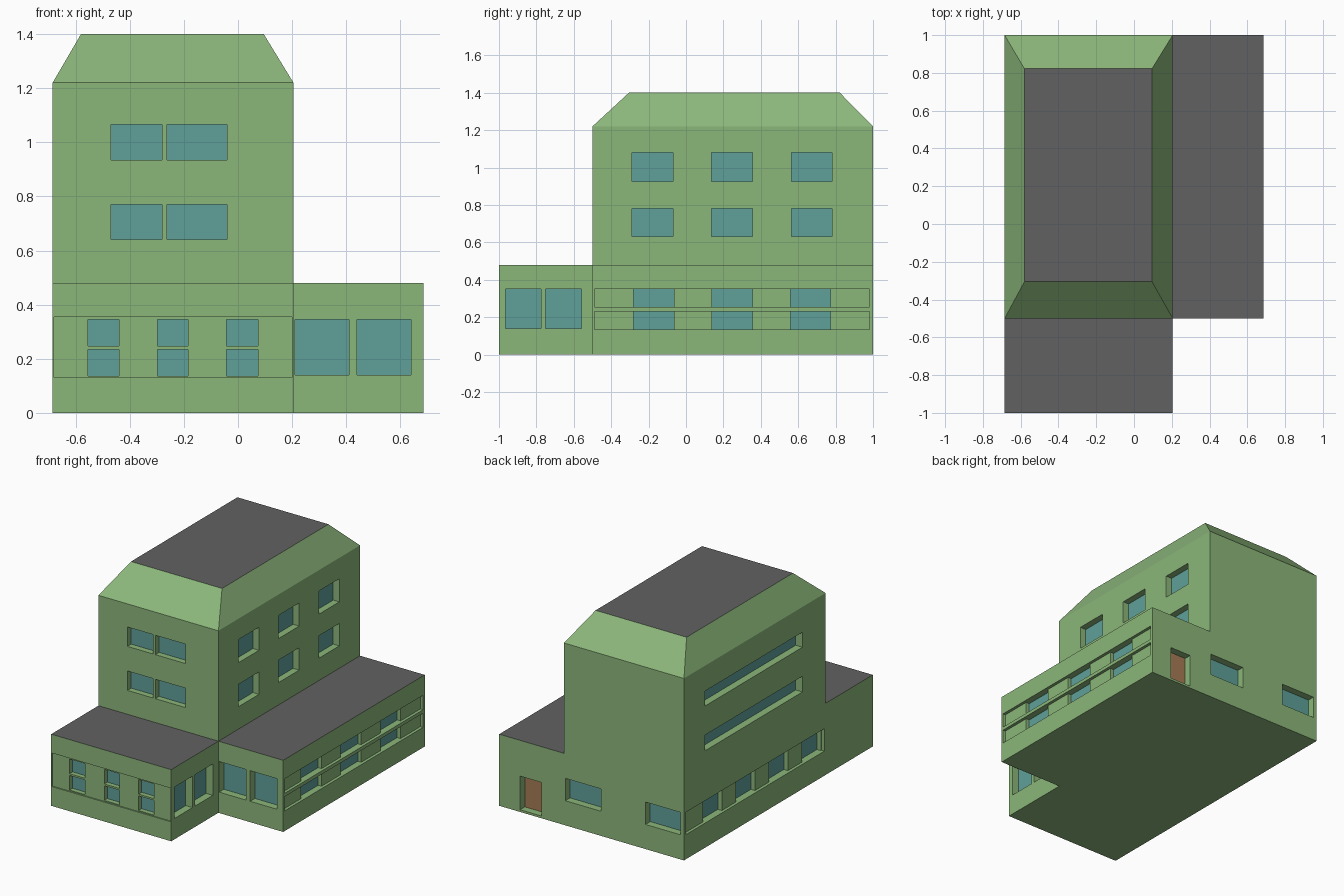
import bpy
import bmesh
from mathutils import Vector

cube = bpy.data.objects.get("Cube")
if cube:
    bpy.data.objects.remove(cube, do_unlink=True)


def material(name, rgb):
    m = bpy.data.materials.new(name)
    m.use_nodes = True
    m.diffuse_color = (*rgb, 1)
    m.node_tree.nodes["Principled BSDF"].inputs["Base Color"].default_value = (*rgb, 1)
    return m


MATS = [material("wall green", (0.26, 0.47, 0.195)),
        material("window blue", (0.115, 0.35, 0.32)),
        material("roof grey", (0.12, 0.12, 0.12)),
        material("door brown", (0.38, 0.2, 0.09))]
WALL, GLASS, ROOF, DOOR = range(4)

# Main outline of the building
LEFT, MID, RIGHT = -0.685, 0.205, 0.685
FRONT, STEP, BACK = -1.0, -0.5, 1.0
LOW, EAVES, TOP = 0.48, 1.22, 1.4
OUTWARD = {"front": Vector((0, -1, 0)), "back": Vector((0, 1, 0)),
           "left": Vector((-1, 0, 0)), "right": Vector((1, 0, 0))}


def add_face(bm, points, direction, mat):
    """Add a face whose normal points along the given direction."""
    f = bm.faces.new([bm.verts.new(p) for p in points])
    f.normal_update()
    if f.normal.dot(direction) < 0:
        f.normal_flip()
    f.material_index = mat


def finish(bm, name):
    bmesh.ops.remove_doubles(bm, verts=bm.verts[:], dist=0.0001)
    bmesh.ops.dissolve_limit(bm, angle_limit=0.01, verts=bm.verts[:],
                             edges=bm.edges[:], delimit={"MATERIAL"})
    mesh = bpy.data.meshes.new(name)
    bm.to_mesh(mesh)
    bm.free()
    for m in MATS:
        mesh.materials.append(m)
    ob = bpy.data.objects.new(name, mesh)
    bpy.context.collection.objects.link(ob)


def wall(name, side, plane, span, heights, recesses=()):
    """Wall with stepped recesses (a0, a1, z0, z1, depth, material); later ones win."""
    out = OUTWARD[side]
    along = Vector((abs(out.y), abs(out.x), 0))
    up = Vector((0, 0, 1))
    base = Vector((abs(out.x), abs(out.y), 0)) * plane

    def point(a, z, d):
        return base + along * a + up * z - out * d

    us = sorted({*span, *(v for r in recesses for v in r[0:2])})
    zs = sorted({*heights, *(v for r in recesses for v in r[2:4])})

    def cell(i, j):
        u, z = (us[i] + us[i + 1]) / 2, (zs[j] + zs[j + 1]) / 2
        result = (0, WALL)
        for a0, a1, z0, z1, depth, mat in recesses:
            if a0 < u < a1 and z0 < z < z1:
                result = (depth, mat)
        return result

    bm = bmesh.new()
    for i in range(len(us) - 1):
        for j in range(len(zs) - 1):
            a0, a1, z0, z1 = us[i], us[i + 1], zs[j], zs[j + 1]
            d, mat = cell(i, j)
            add_face(bm, [point(a0, z0, d), point(a1, z0, d),
                          point(a1, z1, d), point(a0, z1, d)], out, mat)
            # Reveals between cells of different depth
            if i + 2 < len(us):
                e = cell(i + 1, j)[0]
                if e != d:
                    add_face(bm, [point(a1, z0, d), point(a1, z1, d), point(a1, z1, e),
                                  point(a1, z0, e)], along * (e - d), WALL)
            if j + 2 < len(zs):
                e = cell(i, j + 1)[0]
                if e != d:
                    add_face(bm, [point(a0, z1, d), point(a1, z1, d), point(a1, z1, e),
                                  point(a0, z1, e)], up * (e - d), WALL)
    finish(bm, name)


def windows(columns, rows, depth=0.045):
    return [(*c, *r, depth, GLASS) for r in rows for c in columns]


def slab(name, rects, z, direction, mat):
    bm = bmesh.new()
    for x0, x1, y0, y1 in rects:
        add_face(bm, [(x0, y0, z), (x1, y0, z), (x1, y1, z), (x0, y1, z)],
                 Vector((0, 0, direction)), mat)
    finish(bm, name)


# Front extension
wall("extension_front_wall", "front", FRONT, (LEFT, MID), (0, LOW),
     [(-0.68, 0.2, 0.13, 0.355, 0.008, WALL)]
     + windows([(-0.555, -0.44), (-0.297, -0.185), (-0.043, 0.073)],
               [(0.137, 0.235), (0.247, 0.345)], 0.04))
wall("extension_right_wall", "right", MID, (FRONT, STEP), (0, LOW),
     windows([(-0.965, -0.775), (-0.75, -0.56)], [(0.14, 0.35)], 0.05))
wall("extension_left_wall", "left", LEFT, (FRONT, STEP), (0, LOW))

# Side wing
wall("wing_front_wall", "front", STEP, (MID, RIGHT), (0, LOW),
     windows([(0.21, 0.41), (0.44, 0.64)], [(0.14, 0.345)], 0.05))
bands = [(0.135, 0.23), (0.253, 0.35)]
wall("wing_right_wall", "right", RIGHT, (STEP, BACK), (0, LOW),
     [(-0.488, 0.982, *b, 0.02, WALL) for b in bands]
     + windows([(-0.28, -0.065), (0.138, 0.355), (0.56, 0.772)], bands))

# Ground floor back wall with door
wall("back_ground_wall", "back", BACK, (LEFT, RIGHT), (0, LOW),
     [(0.37, 0.53, 0.015, 0.24, 0.05, DOOR)]
     + windows([(-0.07, 0.195), (-0.66, -0.4)], [(0.165, 0.315)], 0.05))

# Tower
wall("tower_front_wall", "front", STEP, (LEFT, MID), (LOW, EAVES),
     windows([(-0.47, -0.28), (-0.263, -0.04)], [(0.64, 0.77), (0.935, 1.065)], 0.04))
wall("tower_right_wall", "right", MID, (STEP, BACK), (LOW, EAVES),
     windows([(-0.29, -0.07), (0.137, 0.355), (0.565, 0.78)],
             [(0.63, 0.78), (0.925, 1.08)]))
wall("tower_back_wall", "back", BACK, (LEFT, MID), (LOW, EAVES))
wall("tower_left_wall", "left", LEFT, (STEP, BACK), (0, EAVES),
     windows([(-0.255, 0.777)], [(0.65, 0.755), (0.95, 1.05)], 0.05)
     + [(-0.488, 0.98, 0.165, 0.315, 0.02, WALL)]
     + windows([(c - 0.1, c + 0.1) for c in (0.67, 0.32, -0.03, -0.38)],
               [(0.165, 0.315)], 0.05))

# Sloped upper storey
bm = bmesh.new()
low = [(LEFT, STEP), (MID, STEP), (MID, BACK), (LEFT, BACK)]
high = [(-0.58, -0.305), (0.095, -0.305), (0.095, 0.822), (-0.58, 0.822)]
for k, side in enumerate(("front", "right", "back", "left")):
    n = (k + 1) % 4
    add_face(bm, [(*low[k], EAVES), (*low[n], EAVES), (*high[n], TOP), (*high[k], TOP)],
             OUTWARD[side], WALL)
finish(bm, "sloped_storey")

# Flat roofs and base
slab("tower_roof", [(-0.58, 0.095, -0.305, 0.822)], TOP, 1, ROOF)
slab("extension_roof", [(LEFT, MID, FRONT, STEP)], LOW, 1, ROOF)
slab("wing_roof", [(MID, RIGHT, STEP, BACK)], LOW, 1, ROOF)
slab("base", [(LEFT, MID, FRONT, STEP), (LEFT, MID, STEP, BACK), (MID, RIGHT, STEP, BACK)],
     0, -1, WALL)
